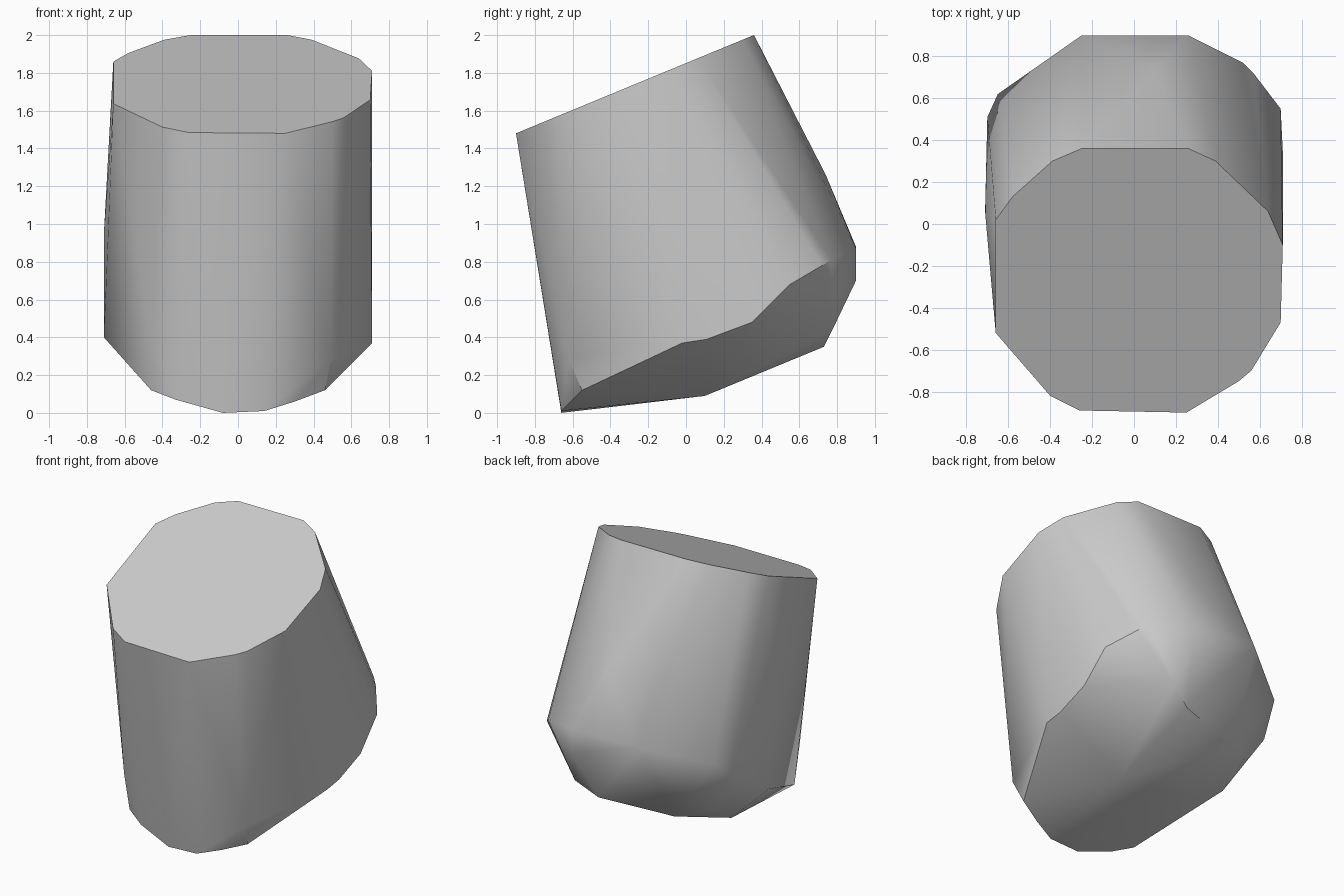
import bpy
import bmesh
import math

cube = bpy.data.objects.get("Cube")
if cube:
    bpy.data.objects.remove(cube)

grey = bpy.data.materials.new("plain grey")
grey.use_nodes = True
COLOUR = (0.6, 0.6, 0.6, 1)
grey.diffuse_color = COLOUR
grey.node_tree.nodes["Principled BSDF"].inputs["Base Color"].default_value = COLOUR

# Outline of the slanted flat top, seen from above
TOP = [(-.25, .36), (.26, .36), (.39, .30), (.64, .06), (.71, -.10),
       (.70, -.47), (.56, -.70), (.50, -.75), (.25, -.9), (-.26, -.89),
       (-.40, -.82), (-.66, -.52), (-.66, .02), (-.58, .13), (-.39, .30)]

# Bulges of the side wall
WALL = [(.1, .74, 1.26), (-.71, .05, .95), (-.46, -.61, .39), (.49, -.62, .28)]

# Rim where the side wall meets the underside
RIM = [(.46, -.55, .12), (.71, -.02, .37), (.71, .11, .39), (.71, .35, .48),
       (.70, .55, .68), (.57, .72, .78), (.52, .77, .81), (.26, .9, .87),
       (-.25, .9, .88), (-.65, .62, .76), (-.70, .51, .69), (-.71, .09, .4),
       (-.46, -.55, .12)]

# Corners of the faceted underside
BASE = [(-.08, -.66, 0), (.14, -.66, .01), (.30, -.61, .06), (-.33, -.61, .07),
        (.2, .1, .09), (-.2, .1, .1), (.17, .73, .35), (.32, .78, .45),
        (-.33, .6, .3), (-.53, .25, .21), (-.52, .48, .35), (-.69, .47, .55),
        (.26, .9, .7)]


def top_height(y):
    """Height of the slanted top plane."""
    return 1.48 + .413 * (y + .9)


points = [(x, y, top_height(y)) for x, y in TOP] + WALL + RIM + BASE

# Wrap the outlines in one closed skin
bm = bmesh.new()
for point in points:
    bm.verts.new(point)
hull = bmesh.ops.convex_hull(bm, input=bm.verts[:])
loose = {v for v in hull["geom_interior"] if isinstance(v, bmesh.types.BMVert)}
bmesh.ops.delete(bm, geom=list(loose), context="VERTS")
bmesh.ops.dissolve_limit(bm, angle_limit=math.radians(1),
                         verts=bm.verts[:], edges=bm.edges[:])
bmesh.ops.recalc_face_normals(bm, faces=bm.faces[:])

mesh = bpy.data.meshes.new("tilted_block")
bm.to_mesh(mesh)
bm.free()
mesh.materials.append(grey)
block = bpy.data.objects.new("tilted_block", mesh)
bpy.context.collection.objects.link(block)

# Smooth wall, crisp top edge and rim
bpy.context.view_layer.objects.active = block
block.select_set(True)
bpy.ops.object.shade_smooth_by_angle(angle=math.radians(35))
